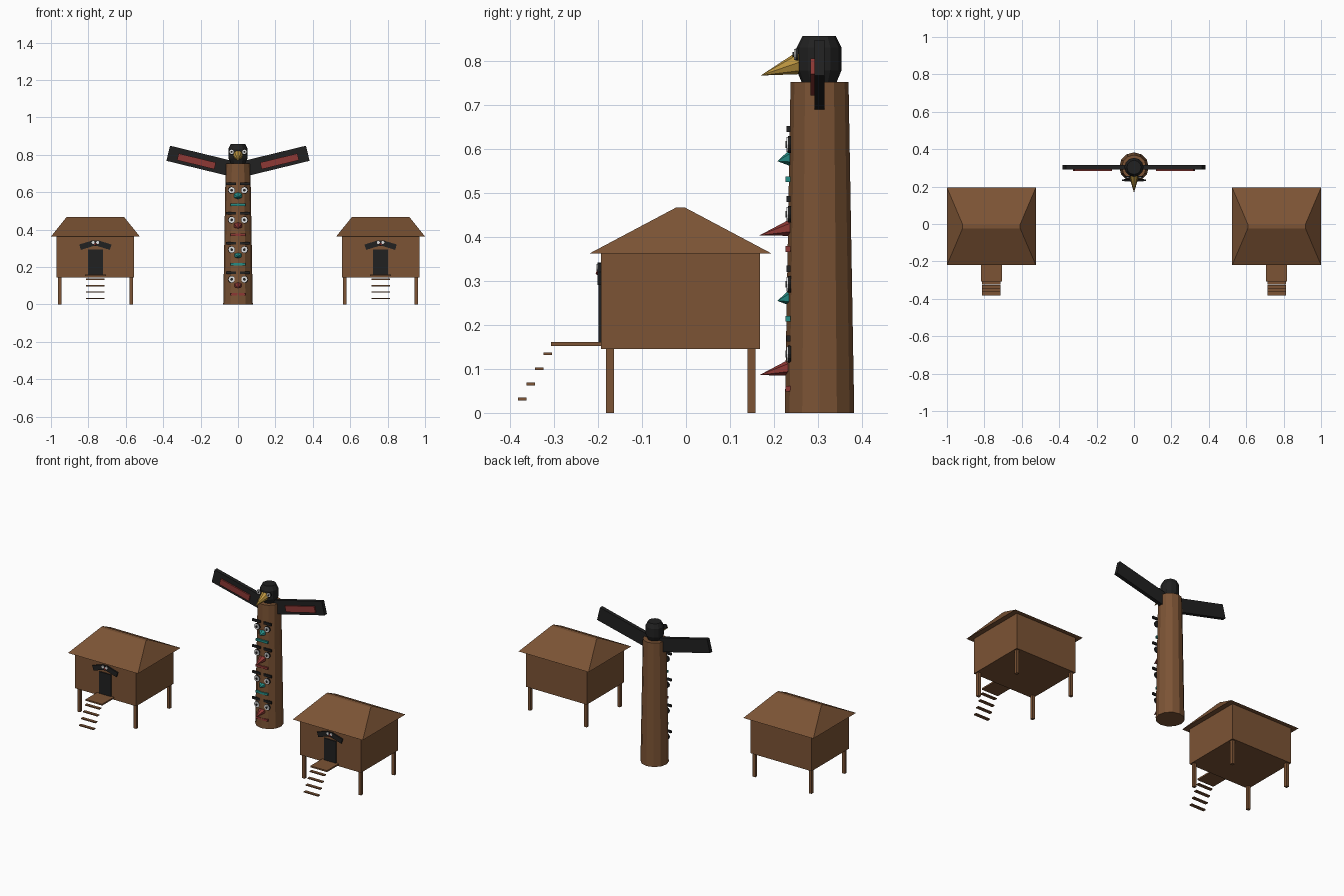
import bpy, bmesh, math
from mathutils import Matrix, Vector

cube = bpy.data.objects.get("Cube")
if cube:
    bpy.data.objects.remove(cube)


def material(name, rgb):
    m = bpy.data.materials.new(name)
    m.use_nodes = True
    m.diffuse_color = (*rgb, 1)
    m.node_tree.nodes["Principled BSDF"].inputs["Base Color"].default_value = (*rgb, 1)
    return m


wood = material("brown wood", (0.20, 0.087, 0.035))
black = material("black paint", (0.015, 0.015, 0.015))
red = material("red paint", (0.27, 0.04, 0.035))
teal = material("teal paint", (0.02, 0.27, 0.24))
gold = material("gold beak", (0.50, 0.30, 0.05))
white = material("white paint", (0.75, 0.75, 0.75))


def finish(bm, name, mat):
    bmesh.ops.recalc_face_normals(bm, faces=bm.faces)
    mesh = bpy.data.meshes.new(name)
    bm.to_mesh(mesh)
    bm.free()
    mesh.materials.append(mat)
    obj = bpy.data.objects.new(name, mesh)
    bpy.context.scene.collection.objects.link(obj)
    return obj


def box(name, mat, center, size, tilt=0):
    """Box turned about the y axis; positive tilt raises the +x end."""
    bm = bmesh.new()
    m = (Matrix.Translation(center) @ Matrix.Rotation(-tilt, 4, 'Y')
         @ Matrix.Diagonal((*size, 1)))
    bmesh.ops.create_cube(bm, size=1, matrix=m)
    return finish(bm, name, mat)


def disc(name, mat, center, radius, depth):
    """Short cylinder facing the front."""
    bm = bmesh.new()
    bmesh.ops.create_cone(bm, cap_ends=True, segments=12, radius1=radius, radius2=radius,
                          depth=depth, matrix=Matrix.Translation(center) @ Matrix.Rotation(math.pi / 2, 4, 'X'))
    return finish(bm, name, mat)


def lathe(name, mat, profile, y, sides=12):
    """Stacked rings of (radius, height) with flat caps."""
    bm = bmesh.new()
    rings = [[bm.verts.new((r * math.sin(math.tau * i / sides), y + r * math.cos(math.tau * i / sides), z))
              for i in range(sides)] for r, z in profile]
    for a, b in zip(rings, rings[1:]):
        for i in range(sides):
            j = (i + 1) % sides
            bm.faces.new((a[i], a[j], b[j], b[i]))
    bm.faces.new(rings[0])
    bm.faces.new(rings[-1])
    return finish(bm, name, mat)


def beak(name, mat, center, rx, rz, tip, sides=8):
    """Cone from an oval base to a drooping tip."""
    bm = bmesh.new()
    c = Vector(center)
    ring = [bm.verts.new(c + Vector((rx * math.sin(math.tau * i / sides), 0, rz * math.cos(math.tau * i / sides))))
            for i in range(sides)]
    end = bm.verts.new(tip)
    bm.faces.new(ring)
    for i in range(sides):
        bm.faces.new((ring[i], ring[(i + 1) % sides], end))
    return finish(bm, name, mat)


def eye(name, x, y, z, r):
    disc(name + "_rim", black, (x, y, z), r, 0.007)
    disc(name + "_white", white, (x, y - 0.003, z), r * 0.88, 0.009)
    disc(name + "_pupil", black, (x, y - 0.006, z), r * 0.4, 0.008)


SIDES = (("right", -1), ("left", 1))

# Pole
POLE_Y = 0.304
lathe("pole", wood, [(0.079, 0), (0.066, 0.753)], POLE_Y)

# Carved faces up the pole
for n in range(4):
    top = 0.169 + 0.159 * n
    paint, tip_y, drop = ((red, 0.167, 0.083), (teal, 0.208, 0.073))[n % 2]
    for side, s in SIDES:
        box(f"face_{n}_{side}_brow", black, (s * 0.038, 0.2335, top), (0.054, 0.009, 0.014))
        eye(f"face_{n}_{side}_eye", s * 0.034, 0.236, top - 0.035, 0.019)
    beak(f"face_{n}_nose", paint, (0, 0.237, top - 0.065), 0.024, 0.019, (0, tip_y, top - drop), 6)
    box(f"face_{n}_mouth", paint, (0, 0.2325, top - 0.114), (0.08, 0.011, 0.013))

# Bird on top
lathe("bird_head", black, [(0.040, 0.753), (0.051, 0.78), (0.051, 0.832), (0.038, 0.858)], 0.303)
beak("bird_beak", gold, (0, 0.257, 0.798), 0.026, 0.027, (0, 0.17, 0.768), 8)
for side, s in SIDES:
    eye(f"bird_{side}_eye", s * 0.034, 0.253, 0.816, 0.014)
    tilt = s * math.radians(13.7)
    box(f"{side}_wing", black, (s * 0.204, 0.3035, 0.767), (0.348, 0.023, 0.083), tilt)
    box(f"{side}_wing_stripe", red, (s * 0.222, 0.288, 0.765), (0.205, 0.009, 0.037), tilt)

# Raised houses
for side, s in SIDES:
    cx = s * 0.7625
    box(f"{side}_house_walls", wood, (cx, -0.0125, 0.254), (0.414, 0.361, 0.218))

    # Hipped roof tapering to a narrow ridge
    bm = bmesh.new()
    bmesh.ops.create_cube(bm, size=2)
    for v in bm.verts:
        upper = v.co.z > 0
        half_x, half_y = (0.154, 0.011) if upper else (0.2375, 0.207)
        v.co = (cx + v.co.x * half_x, -0.0125 + v.co.y * half_y, 0.467 if upper else 0.363)
    finish(bm, f"{side}_house_roof", wood)

    # Stilts
    for dx in (-0.191, 0.191):
        for y in (-0.173, 0.149):
            box(f"{side}_house_stilt", wood, (cx + dx, y, 0.073), (0.018, 0.018, 0.146))

    # Door, landing and steps
    box(f"{side}_house_door", black, (cx, -0.195, 0.227), (0.08, 0.008, 0.135))
    box(f"{side}_house_landing", wood, (cx, -0.25, 0.1565), (0.112, 0.114, 0.009))
    for i in range(4):
        box(f"{side}_house_step", wood, (cx, -0.373 + 0.0193 * i, 0.0315 + 0.0343 * i), (0.098, 0.019, 0.006))

    # Small bird emblem over the door
    for part, d in SIDES:
        box(f"{side}_emblem_{part}_wing", black, (cx + d * 0.046, -0.197, 0.317), (0.075, 0.008, 0.03),
            -d * math.radians(17))
        disc(f"{side}_emblem_{part}_eye", white, (cx + d * 0.012, -0.201, 0.331), 0.008, 0.006)
    box(f"{side}_emblem_head", black, (cx, -0.197, 0.327), (0.045, 0.007, 0.03))
    beak(f"{side}_emblem_beak", red, (cx, -0.2, 0.322), 0.008, 0.009, (cx, -0.206, 0.316), 4)
